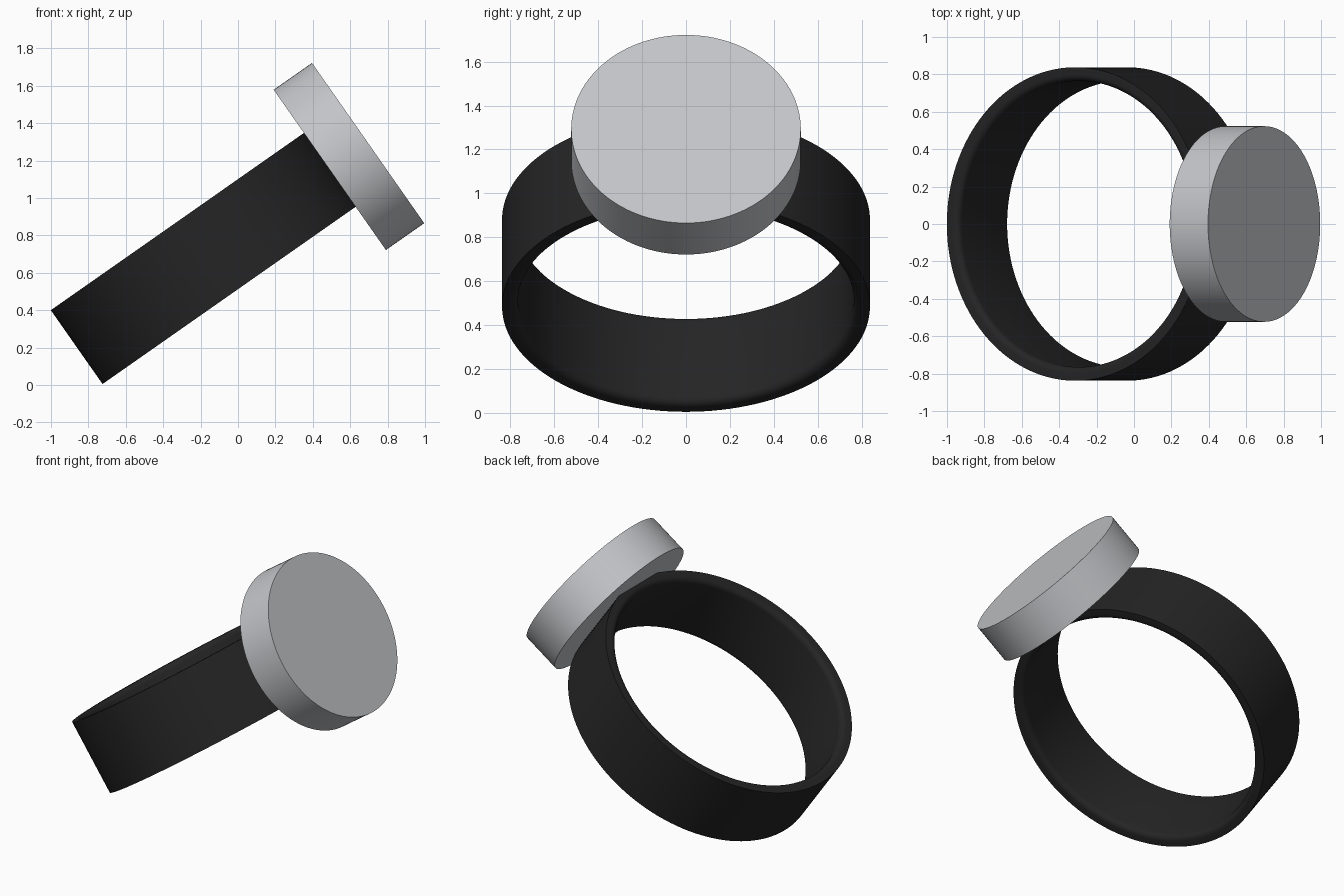
import bpy, bmesh, math
from mathutils import Matrix, Vector

cube = bpy.data.objects.get("Cube")
if cube:
    bpy.data.objects.remove(cube, do_unlink=True)

TILT = math.radians(35)
SEGMENTS = 128


def material(name, colour):
    mat = bpy.data.materials.new(name)
    mat.use_nodes = True
    mat.diffuse_color = colour
    bsdf = next(n for n in mat.node_tree.nodes if n.type == "BSDF_PRINCIPLED")
    bsdf.inputs["Base Color"].default_value = colour
    bsdf.inputs["Roughness"].default_value = 0.6
    return mat


def lathe(name, profile, closed, mat, location, angle):
    """Spin a (radius, height) profile around local z, then tilt it about y."""
    bm = bmesh.new()
    verts = [bm.verts.new((r, 0, h)) for r, h in profile]
    edges = [bm.edges.new(pair) for pair in zip(verts, verts[1:])]
    if closed:
        edges.append(bm.edges.new((verts[-1], verts[0])))
    bmesh.ops.spin(bm, geom=verts + edges, axis=(0, 0, 1), cent=(0, 0, 0),
                   angle=math.tau, steps=SEGMENTS, use_merge=True)
    bmesh.ops.remove_doubles(bm, verts=bm.verts, dist=0.0001)
    if not closed:
        bmesh.ops.holes_fill(bm, edges=[e for e in bm.edges if e.is_boundary], sides=0)
    bmesh.ops.recalc_face_normals(bm, faces=bm.faces)
    mesh = bpy.data.meshes.new(name)
    bm.to_mesh(mesh)
    bm.free()
    mesh.materials.append(mat)
    obj = bpy.data.objects.new(name, mesh)
    bpy.context.collection.objects.link(obj)
    obj.matrix_world = Matrix.Translation(location) @ Matrix.Rotation(angle, 4, "Y")
    bpy.ops.object.select_all(action="DESELECT")
    obj.select_set(True)
    bpy.context.view_layer.objects.active = obj
    bpy.ops.object.shade_smooth_by_angle(angle=math.radians(35))
    return obj


black = material("matte black", (0.018, 0.018, 0.018, 1))
silver = material("light grey", (0.55, 0.56, 0.58, 1))

# Band: square outer edges, rounded inner edges
centre = Vector((-0.176, 0, 0.683))
outer, inner, half, fillet = 0.838, 0.765, 0.241, 0.035
upper = [(inner + fillet * (1 - math.cos(a)), half - fillet * (1 - math.sin(a)))
         for a in (math.radians(15 * i) for i in range(7))]
upper.append((outer, half))
lower = [(r, -h) for r, h in reversed(upper)]
lathe("ring_band", upper + lower, True, black, centre, -TILT)

# Round plate sitting on the band, facing outwards
outward = Vector((math.cos(TILT), 0, math.sin(TILT)))
lathe("round_plate", [(0.523, -0.125), (0.523, 0.125)], False, silver,
      centre + outward * 0.939, math.pi / 2 - TILT)
